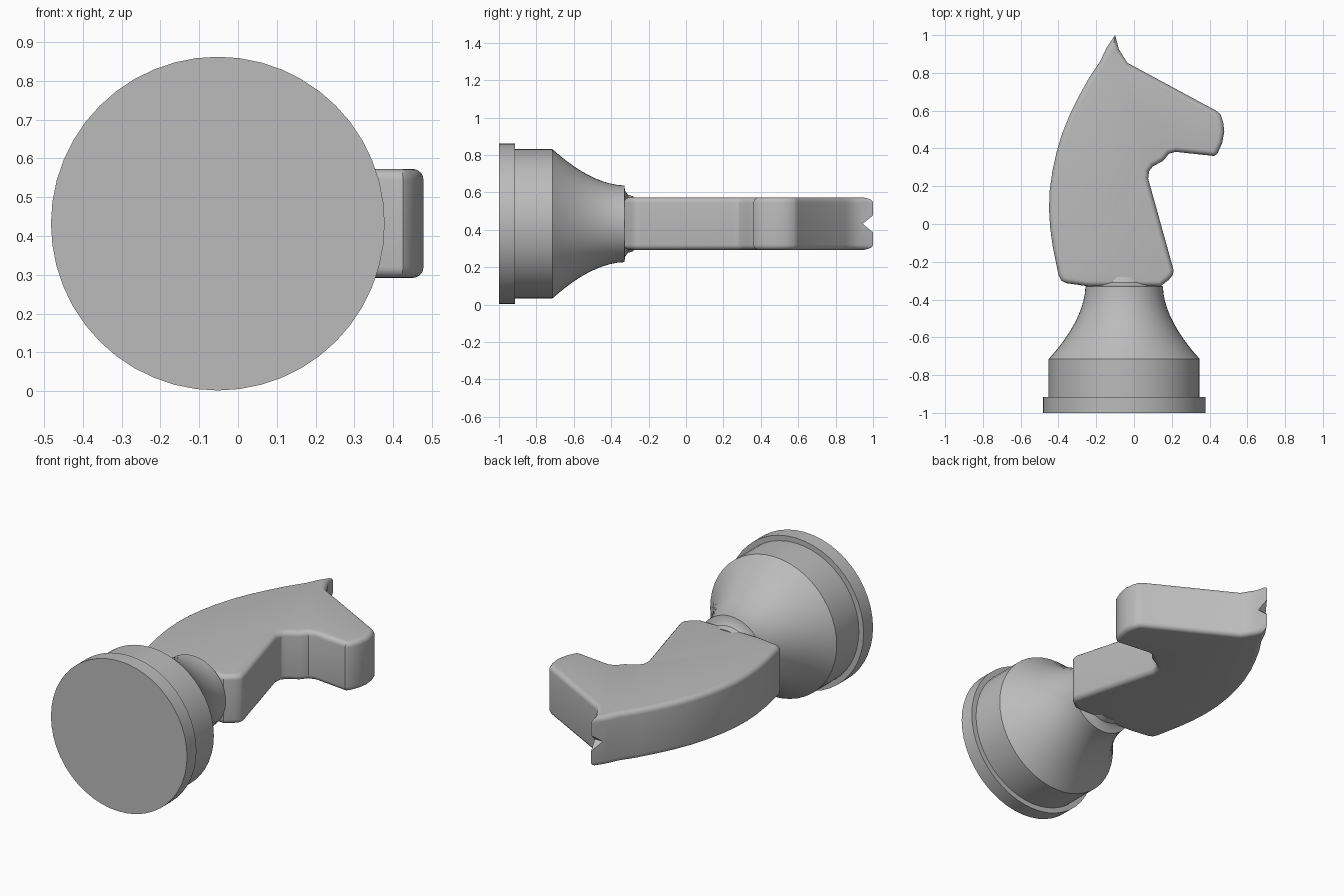
import bpy, bmesh
from math import pi
from mathutils import Vector

old = bpy.data.objects.get("Cube")
if old:
    bpy.data.objects.remove(old)

AXIS_X, AXIS_Z = -0.052, 0.432

grey = bpy.data.materials.new("plain_grey")
grey.use_nodes = True
grey.diffuse_color = (0.5, 0.5, 0.5, 1)
grey.node_tree.nodes["Principled BSDF"].inputs["Base Color"].default_value = (0.5, 0.5, 0.5, 1)


def finish(bm, name):
    bmesh.ops.recalc_face_normals(bm, faces=bm.faces)
    mesh = bpy.data.meshes.new(name)
    bm.to_mesh(mesh)
    bm.free()
    mesh.materials.append(grey)
    obj = bpy.data.objects.new(name, mesh)
    bpy.context.collection.objects.link(obj)
    return obj


def select(obj):
    bpy.ops.object.select_all(action='DESELECT')
    obj.select_set(True)
    bpy.context.view_layer.objects.active = obj


def prism(points, offset):
    """Extrude a closed outline of 3D points along an offset."""
    bm = bmesh.new()
    face = bm.faces.new([bm.verts.new(p) for p in points])
    new = bmesh.ops.extrude_face_region(bm, geom=[face])["geom"]
    bmesh.ops.translate(bm, vec=offset, verts=[v for v in new if isinstance(v, bmesh.types.BMVert)])
    bmesh.ops.recalc_face_normals(bm, faces=bm.faces)
    return bm


# Turned base: plinth, drum, flared neck and a small cove under the head
profile = [(0, -1), (0.43, -1), (0.43, -0.915), (0.40, -0.915)]
profile += [(0.205 + 0.195 * (1 - i / 10) ** 1.8, -0.715 + 0.385 * i / 10) for i in range(11)]
profile += [(0.175, -0.325), (0.155, -0.31), (0.146, -0.28), (0, -0.28)]
bm = bmesh.new()
ring = [bm.verts.new((AXIS_X + r, y, AXIS_Z)) for r, y in profile]
edges = [bm.edges.new(pair) for pair in zip(ring, ring[1:])]
bmesh.ops.spin(bm, geom=ring + edges, cent=(AXIS_X, 0, AXIS_Z), axis=(0, 1, 0),
               angle=2 * pi, steps=48, use_merge=True)
bmesh.ops.remove_doubles(bm, verts=bm.verts, dist=0.0001)
base = finish(bm, "turned_base")

# Horse head: flat outline with rounded rims
outline = [
    (-0.24, -0.33), (-0.36, -0.313), (-0.385, -0.30), (-0.40, -0.27),
    (-0.43, -0.12), (-0.444, -0.02), (-0.45, 0.08), (-0.446, 0.18), (-0.432, 0.28),
    (-0.41, 0.38), (-0.38, 0.48), (-0.34, 0.58), (-0.29, 0.68), (-0.24, 0.77), (-0.18, 0.86),
    (-0.147, 0.93), (-0.10, 1.0), (-0.08, 0.925), (-0.035, 0.853),
    (0.44, 0.597), (0.458, 0.58), (0.472, 0.54), (0.478, 0.49), (0.467, 0.43), (0.443, 0.375), (0.425, 0.36),
    (0.22, 0.382), (0.185, 0.372), (0.155, 0.335), (0.10, 0.305), (0.08, 0.28), (0.075, 0.24),
    (0.21, -0.245), (0.205, -0.27), (0.185, -0.295), (0.14, -0.33)]
LOW, HIGH = 0.292, 0.573
bm = prism([(x, y, LOW) for x, y in outline], (0, 0, HIGH - LOW))
rims = [e for e in bm.edges if abs(e.verts[0].co.z - e.verts[1].co.z) < 0.001]
bmesh.ops.bevel(bm, geom=rims, offset=0.028, segments=5, profile=0.5,
                affect='EDGES', clamp_overlap=False)
head = finish(bm, "horse_head")

# V notch that splits the crest into two ears
bm = prism([(-0.4, 1.02, 0.37), (-0.4, 0.945, AXIS_Z), (-0.4, 1.02, 0.494)], (0.6, 0, 0))
cutter = finish(bm, "ear_notch_cutter")
cutter.hide_render = True
cut = head.modifiers.new("ear_notch", 'BOOLEAN')
cut.operation = 'DIFFERENCE'
cut.solver = 'EXACT'
cut.object = cutter
select(head)
bpy.ops.object.modifier_apply(modifier=cut.name)
bpy.data.objects.remove(cutter)

for obj in (base, head):
    select(obj)
    bpy.ops.object.shade_smooth_by_angle(angle=pi / 6)
